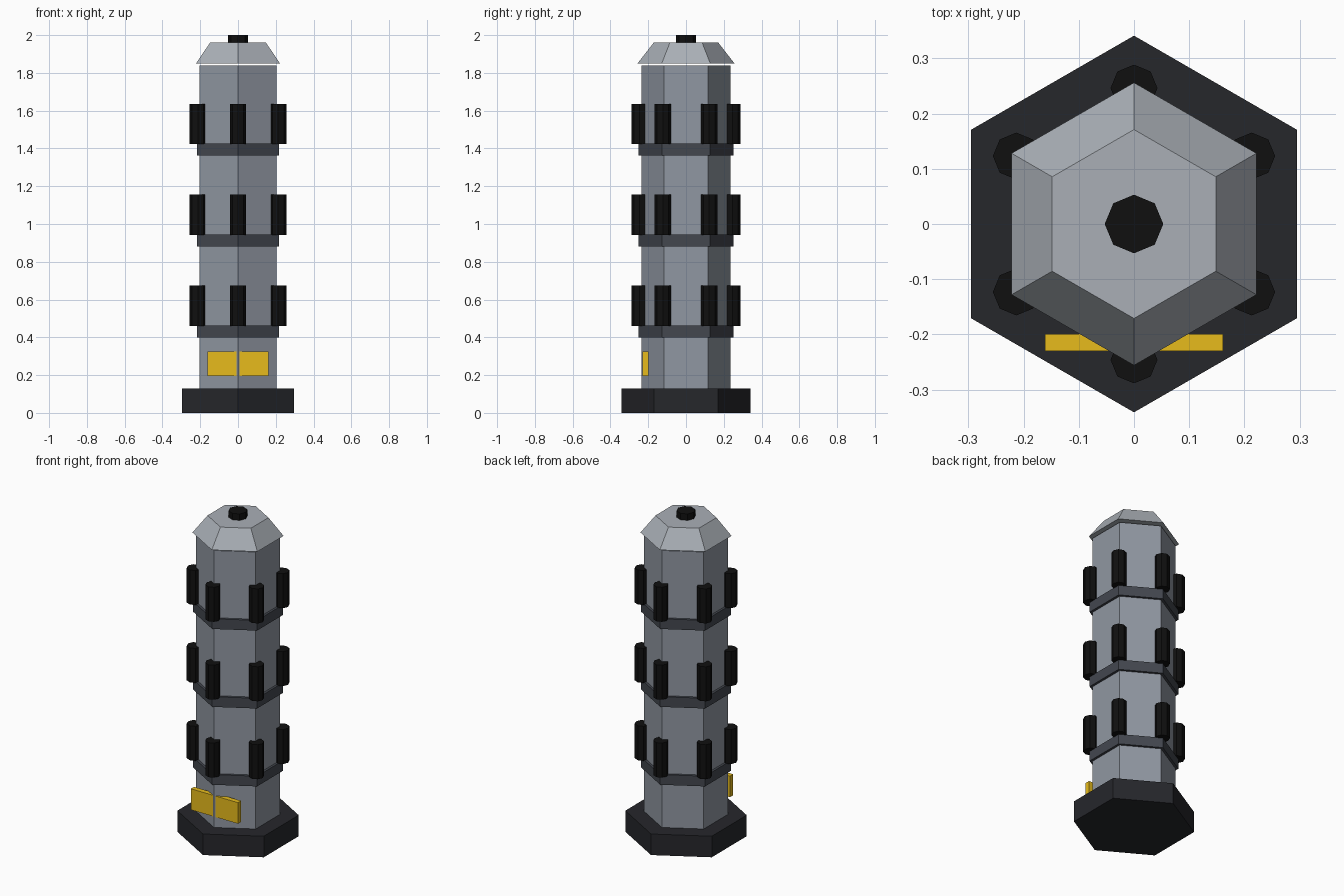
import bpy
from math import pi, sin, cos

if "Cube" in bpy.data.objects:
    bpy.data.objects.remove(bpy.data.objects["Cube"])


def material(name, rgb):
    m = bpy.data.materials.new(name)
    m.diffuse_color = (*rgb, 1)
    m.use_nodes = True
    m.node_tree.nodes["Principled BSDF"].inputs["Base Color"].default_value = m.diffuse_color
    return m


STEEL = material("steel", (0.28, 0.31, 0.36))
PALE = material("pale_steel", (0.40, 0.43, 0.47))
DARK = material("dark_band", (0.056, 0.063, 0.078))
BASE = material("base_grey", (0.019, 0.020, 0.024))
BLACK = material("black", (0.005, 0.005, 0.005))
YELLOW = material("yellow", (0.80, 0.50, 0.012))


def finish(name, mat):
    ob = bpy.context.object
    ob.name = ob.data.name = name
    ob.data.materials.append(mat)
    return ob


def prism(name, mat, sides, r1, z0, z1, r2=None, x=0, y=0):
    """Flat-sided prism or frustum with a corner on the y axis."""
    bpy.ops.mesh.primitive_cone_add(
        vertices=sides, radius1=r1, radius2=r1 if r2 is None else r2,
        depth=z1 - z0, location=(x, y, (z0 + z1) / 2))
    return finish(name, mat)


# Foot, hexagonal shaft, sloped cap and top knob
prism("base", BASE, 6, 0.341, 0, 0.13)
prism("shaft", STEEL, 6, 0.235, 0.13, 1.84)
prism("cap", PALE, 6, 0.256, 1.851, 1.96, r2=0.171)
prism("top_knob", BLACK, 8, 0.053, 1.96, 2.0)

# Three tiers: a band with a canister standing on each corner
for tier in range(3):
    z = 0.40 + 0.481 * tier
    prism(f"band_{tier + 1}", DARK, 6, 0.252, z, z + 0.063)
    for k in range(6):
        a = pi / 2 + k * pi / 3
        prism(f"canister_{tier + 1}_{k + 1}", BLACK, 8, 0.0425, z + 0.061, z + 0.274,
              x=0.246 * cos(a), y=0.246 * sin(a))

# Yellow plate across the front corner
bpy.ops.mesh.primitive_cube_add(size=1, location=(0, -0.2145, 0.259))
plate = bpy.context.object
plate.scale = (0.322, 0.031, 0.13)
bpy.ops.object.transform_apply(location=False, rotation=False, scale=True)
finish("front_plate", YELLOW)
